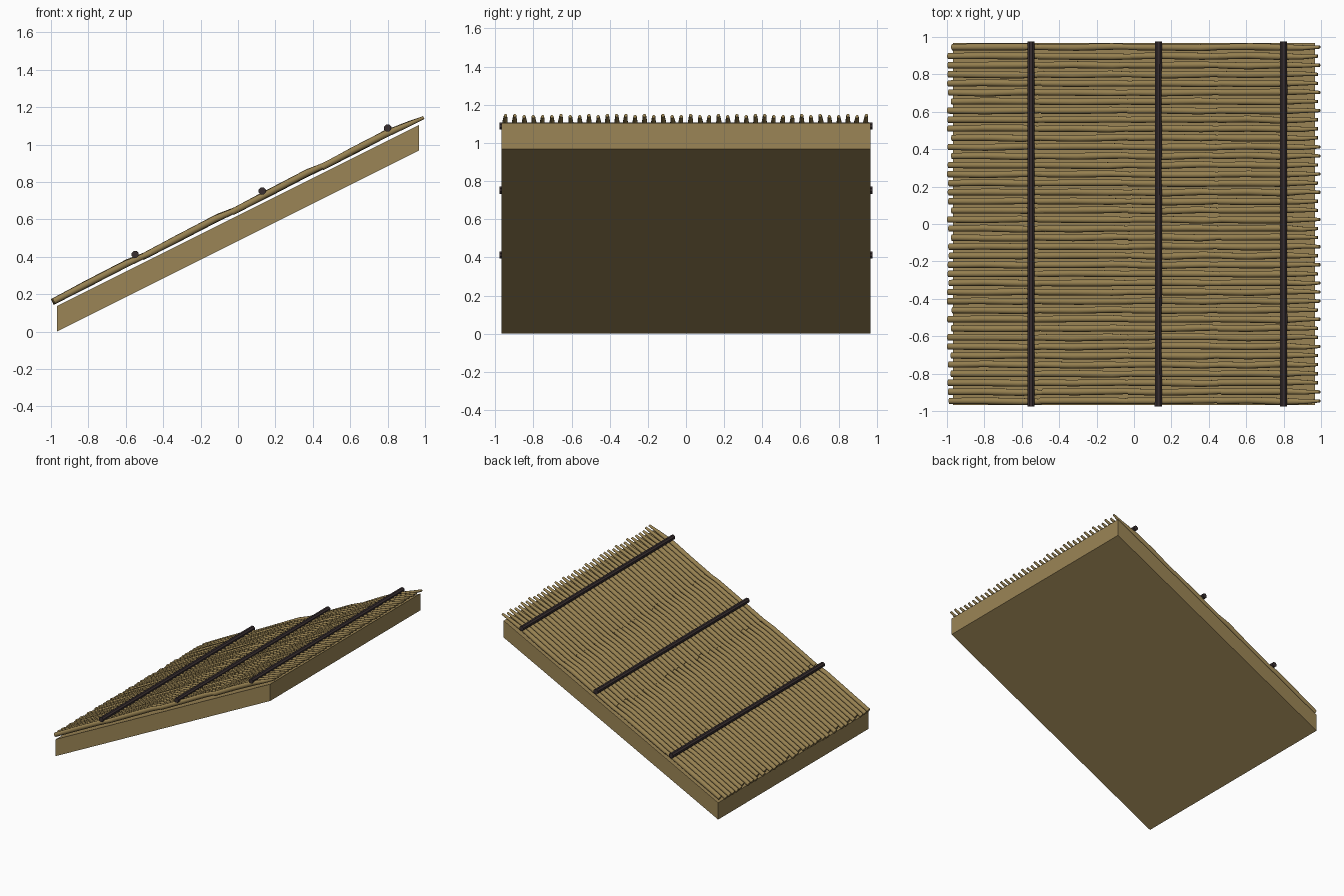
import bpy, bmesh, math, random
from mathutils import Vector

if "Cube" in bpy.data.objects:
    bpy.data.objects.remove(bpy.data.objects["Cube"])

random.seed(7)
SLOPE = 0.5
ANGLE = math.atan(SLOPE)
HALF = 0.967          # half width of the slab
THICK = 0.137         # vertical thickness of the slab


def material(name, rgb):
    m = bpy.data.materials.new(name)
    m.diffuse_color = (*rgb, 1)
    m.use_nodes = True
    m.node_tree.nodes["Principled BSDF"].inputs["Base Color"].default_value = m.diffuse_color
    return m


STRAW = material("straw board", (0.33, 0.235, 0.092))
REED = material("dry reed", (0.31, 0.22, 0.082))
POLE = material("dark pole", (0.040, 0.028, 0.030))


def top_z(x):
    return SLOPE * (x + HALF) + THICK


def finish(name, bm, mat, smooth=False):
    bmesh.ops.recalc_face_normals(bm, faces=bm.faces)
    me = bpy.data.meshes.new(name)
    bm.to_mesh(me)
    bm.free()
    me.materials.append(mat)
    ob = bpy.data.objects.new(name, me)
    bpy.context.collection.objects.link(ob)
    if smooth:
        bpy.context.view_layer.objects.active = ob
        ob.select_set(True)
        bpy.ops.object.shade_smooth_by_angle(angle=math.radians(65))
        ob.select_set(False)
    return ob


def tube(bm, stations, u, v, sides):
    """Loft closed rings (centre, radius) lying in the plane of u and v."""
    rings = []
    for centre, radius in stations:
        rings.append([bm.verts.new(centre + radius * (
            math.cos(a) * u + math.sin(a) * v))
            for a in (2 * math.pi * (i + 0.5) / sides for i in range(sides))])
    for a, b in zip(rings, rings[1:]):
        for i in range(sides):
            j = (i + 1) % sides
            bm.faces.new((a[i], a[j], b[j], b[i]))
    bm.faces.new(rings[0][::-1])
    bm.faces.new(rings[-1])


# Sloping slab with plumb ends
bm = bmesh.new()
profile = [(-HALF, 0), (HALF, 2 * HALF * SLOPE),
           (HALF, 2 * HALF * SLOPE + THICK), (-HALF, THICK)]
face = bm.faces.new([bm.verts.new((x, -HALF, z)) for x, z in profile])
ext = bmesh.ops.extrude_face_region(bm, geom=[face])
bmesh.ops.translate(bm, vec=(0, 2 * HALF, 0),
                    verts=[g for g in ext["geom"] if isinstance(g, bmesh.types.BMVert)])
finish("roof_slab", bm, STRAW)

# Overlapping courses of tapered reeds: (fraction, height above slab, radius)
SHAPE = [(0, 0.034, 0.018), (0.3, 0.038, 0.0195), (0.62, 0.042, 0.0195),
         (0.85, 0.033, 0.014), (1, 0.027, 0.009)]
ACROSS = Vector((0, 1, 0))
NORMAL = Vector((-math.sin(ANGLE), 0, math.cos(ANGLE)))
ROWS, PITCH = 40, 0.0485
for course in range(4):
    bm = bmesh.new()
    x0 = -0.99 + 0.48 * course
    for row in range(ROWS):
        y = (row - (ROWS - 1) / 2) * PITCH
        start = x0 + random.choice((0, 0, 0.018)) + random.uniform(-0.003, 0.006)
        end = x0 + 0.552 + 0.48 * 0.14 * (course < 3) + (
            random.uniform(-0.008, 0.03) if course < 3 else random.choice((0.427, 0.433)) - 0.0)
        end = min(end, 0.993 - random.choice((0, 0.012)))
        stations = []
        for t, lift, radius in SHAPE:
            x = start + (end - start) * t
            wobble = random.uniform(-0.004, 0.004) if 0 < t < 1 else 0
            stations.append((Vector((x, y + wobble, top_z(x) + lift + wobble * 0.4)),
                             radius * random.uniform(0.96, 1.04)))
        tube(bm, stations, ACROSS, NORMAL, 8)
    finish(f"reed_course_{course + 1}", bm, REED, smooth=True)

# Round poles holding the reeds down
for n, (x, z) in enumerate([(-0.55, 0.412), (0.13, 0.752), (0.80, 1.088)]):
    bm = bmesh.new()
    stations = [(Vector((x, -0.977 + 1.954 * i / 8, z)),
                 0.0205 * random.uniform(0.95, 1.03)) for i in range(9)]
    tube(bm, stations, Vector((1, 0, 0)), Vector((0, 0, 1)), 8)
    finish(f"cross_pole_{n + 1}", bm, POLE)
